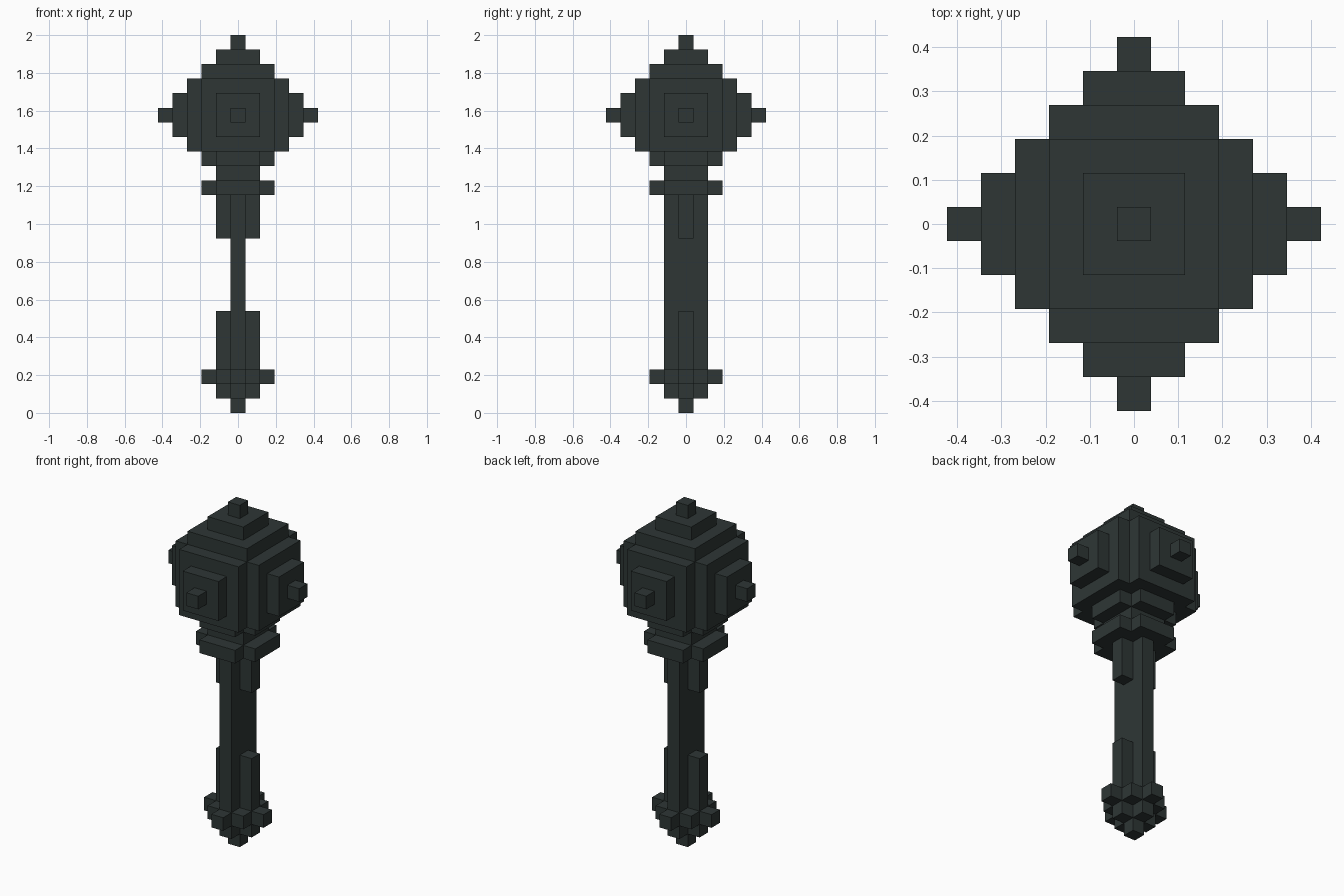
import bpy
import bmesh
from mathutils import Matrix

U = 1 / 13  # edge of one block; the mace is 26 blocks tall

cube = bpy.data.objects.get("Cube")
if cube:
    bpy.data.objects.remove(cube, do_unlink=True)

iron = bpy.data.materials.new("dark_iron")
iron.use_nodes = True
COLOR = (0.0273, 0.037, 0.0356, 1)
iron.diffuse_color = COLOR
iron.node_tree.nodes["Principled BSDF"].inputs["Base Color"].default_value = COLOR


def finish(name, bm):
    bmesh.ops.recalc_face_normals(bm, faces=bm.faces)
    bm.transform(Matrix.Scale(U, 4))
    mesh = bpy.data.meshes.new(name)
    bm.to_mesh(mesh)
    bm.free()
    mesh.materials.append(iron)
    obj = bpy.data.objects.new(name, mesh)
    bpy.context.collection.objects.link(obj)
    return obj


def box(name, size, center):
    bm = bmesh.new()
    bmesh.ops.create_cube(bm, size=1, matrix=Matrix.Translation(center) @ Matrix.Diagonal((*size, 1)))
    return finish(name, bm)


def stepped_prism(name, corners, z0, z1):
    """Extrude a four-way symmetric outline given by its outer corners in one quadrant."""
    quarter = []
    for i, (x, y) in enumerate(corners):
        if i:
            quarter.append((x, corners[i - 1][1]))
        quarter.append((x, y))
    outline = []
    for _ in range(4):
        outline += quarter
        quarter = [(-y, x) for x, y in quarter]
    bm = bmesh.new()
    face = bm.faces.new([bm.verts.new((x, y, z0)) for x, y in outline])
    top = bmesh.ops.extrude_face_region(bm, geom=[face])["geom"]
    bmesh.ops.translate(bm, vec=(0, 0, z1 - z0),
                        verts=[v for v in top if isinstance(v, bmesh.types.BMVert)])
    return finish(name, bm)


def cross(name, reach, half, z0, z1):
    return stepped_prism(name, [(reach, half), (half, reach)], z0, z1)


# Pommel: a stepped ball of blocks
box("pommel_tip", (1, 1, 1), (0, 0, 0.5))
cross("pommel_base", 1.5, 0.5, 1, 2)
stepped_prism("pommel_ring", [(2.5, 0.5), (1.5, 1.5), (0.5, 2.5)], 2, 3)

# Handle: a thin slab with side ribs at both ends
box("handle", (1, 3, 12), (0, 0, 9))
for side, sx in (("left", 1), ("right", -1)):
    box(f"lower_rib_{side}", (1, 1, 4), (sx, 0, 5))
    box(f"upper_rib_{side}", (1, 1, 3), (sx, 0, 13.5))

# Guard, neck and collar under the head
cross("guard", 2.5, 1.5, 15, 16)
box("neck", (3, 3, 1), (0, 0, 16.5))
cross("collar", 2.5, 1.5, 17, 18)

# Head with a stepped crown
cross("head", 3.5, 2.5, 18, 23)
for name, width, z in (("crown_base", 5, 23.5), ("crown_step", 3, 24.5), ("crown_spike", 1, 25.5)):
    box(name, (width, width, 1), (0, 0, z))

# Stepped boss and spike on each side of the head
for side, dx, dy in (("left", 1, 0), ("right", -1, 0), ("front", 0, -1), ("back", 0, 1)):
    for part, width, reach in (("boss", 3, 4), ("spike", 1, 5)):
        size = (1 if dx else width, 1 if dy else width, width)
        box(f"{part}_{side}", size, (dx * reach, dy * reach, 20.5))
